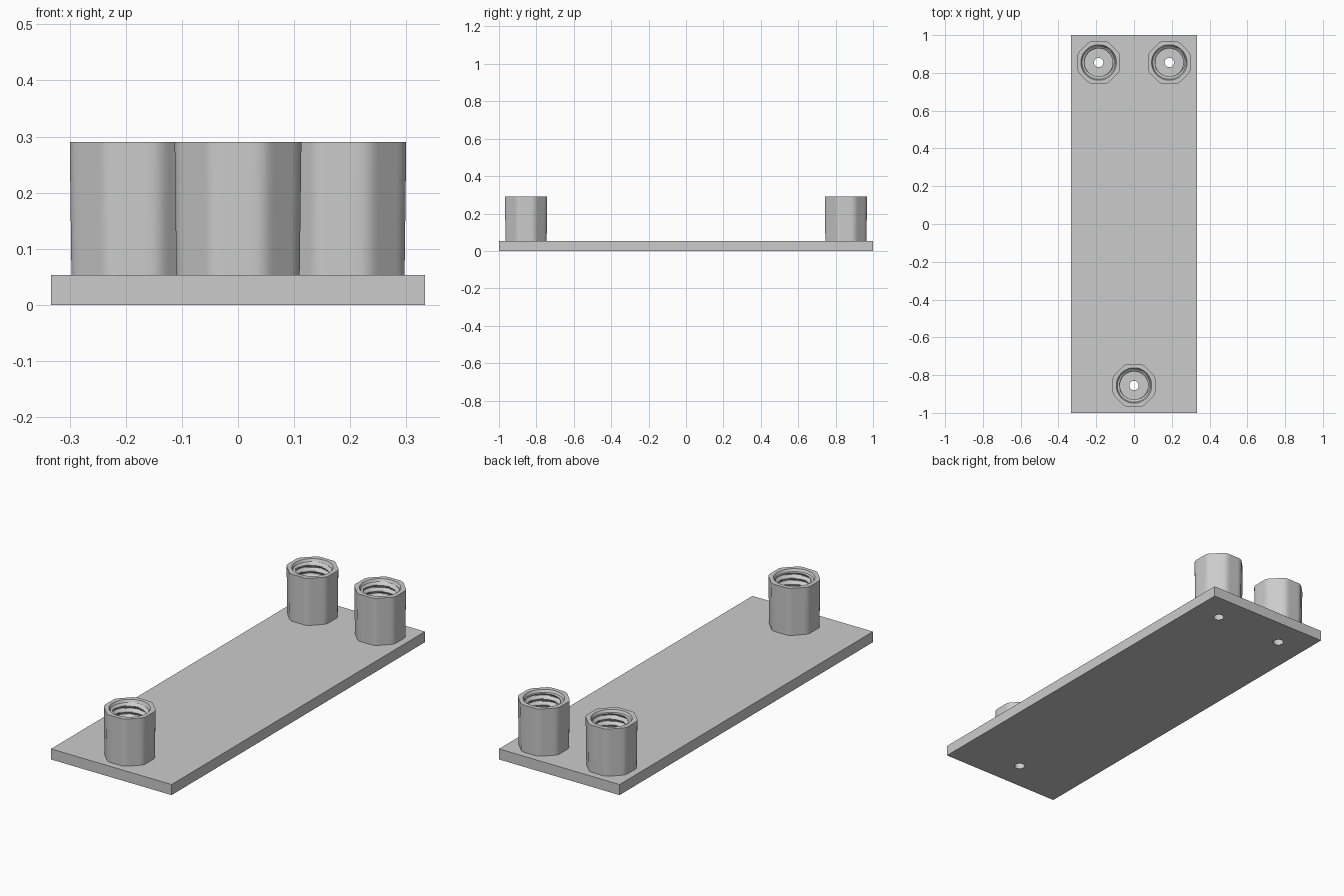
import bpy, bmesh
from math import pi, cos, sin

cube = bpy.data.objects.get("Cube")
if cube:
    bpy.data.objects.remove(cube, do_unlink=True)

PLATE_TOP, TOP = 0.053, 0.29
HOLE = 0.025
SEGMENTS = 64
PITCH, MINOR, MAJOR = 0.03, 0.074, 0.088

grey = bpy.data.materials.new("plain grey")
grey.use_nodes = True
colour = (0.6, 0.6, 0.6, 1)
grey.diffuse_color = colour
grey.node_tree.nodes["Principled BSDF"].inputs["Base Color"].default_value = colour


def round_section(radius):
    return lambda angle: radius


def octagon(apothem, corner):
    """Octagon with a flat to the front and its corners trimmed round."""
    def radius(angle):
        offset = (angle + pi / 8) % (pi / 4) - pi / 8
        return min(apothem / cos(offset), corner)
    return radius


def thread(z):
    """Section of a helical thread at height z."""
    def radius(angle):
        phase = (z / PITCH - angle / (2 * pi)) % 1
        ramp = min(max(abs(phase - 0.5) * 2.6 - 0.15, 0), 1)
        return MINOR + (MAJOR - MINOR) * ramp
    return radius


def build_standoff(name, x, y):
    # Outer wall, rim and lead-in
    rings = [(PLATE_TOP, octagon(0.11, 0.116)),
             (TOP, octagon(0.113, 0.119)),
             (TOP, round_section(0.094)),
             (TOP - 0.012, round_section(MAJOR))]
    # Threaded bore
    rows = 56
    start, end = TOP - 0.013, PLATE_TOP + 0.001
    for i in range(rows + 1):
        z = start + (end - start) * i / rows
        rings.append((z, thread(z)))
    # Floor around the through hole
    rings += [(end, round_section(HOLE)), (PLATE_TOP - 0.002, round_section(HOLE))]

    bm = bmesh.new()
    loops = []
    for z, section in rings:
        angles = [2 * pi * k / SEGMENTS for k in range(SEGMENTS)]
        loops.append([bm.verts.new((section(a) * cos(a), section(a) * sin(a), z))
                      for a in angles])
    for low, high in zip(loops, loops[1:]):
        for k in range(SEGMENTS):
            n = (k + 1) % SEGMENTS
            bm.faces.new((low[k], low[n], high[n], high[k]))
    mesh = bpy.data.meshes.new(name)
    bm.to_mesh(mesh)
    bm.free()
    mesh.materials.append(grey)
    obj = bpy.data.objects.new(name, mesh)
    obj.location = (x, y, 0)
    bpy.context.collection.objects.link(obj)
    bpy.ops.object.select_all(action='DESELECT')
    obj.select_set(True)
    bpy.context.view_layer.objects.active = obj
    bpy.ops.object.shade_smooth_by_angle(angle=0.4)


# Base plate
bpy.ops.mesh.primitive_cube_add(size=1, location=(0, 0, PLATE_TOP / 2))
plate = bpy.context.object
plate.name = "base_plate"
plate.scale = (0.666, 2, PLATE_TOP)
bpy.ops.object.transform_apply(location=True, rotation=False, scale=True)
plate.data.materials.append(grey)

standoffs = {"back_right_standoff": (-0.187, 0.855),
             "back_left_standoff": (0.187, 0.855),
             "front_standoff": (0, -0.855)}

for name, (x, y) in standoffs.items():
    # Through hole in the plate
    bpy.ops.mesh.primitive_cylinder_add(vertices=SEGMENTS, radius=HOLE, depth=0.3,
                                        location=(x, y, 0))
    cutter = bpy.context.object
    cutter.hide_render = True
    cut = plate.modifiers.new("hole", 'BOOLEAN')
    cut.operation = 'DIFFERENCE'
    cut.solver = 'EXACT'
    cut.object = cutter
    bpy.context.view_layer.objects.active = plate
    bpy.ops.object.modifier_apply(modifier=cut.name)
    bpy.data.objects.remove(cutter, do_unlink=True)
    build_standoff(name, x, y)
